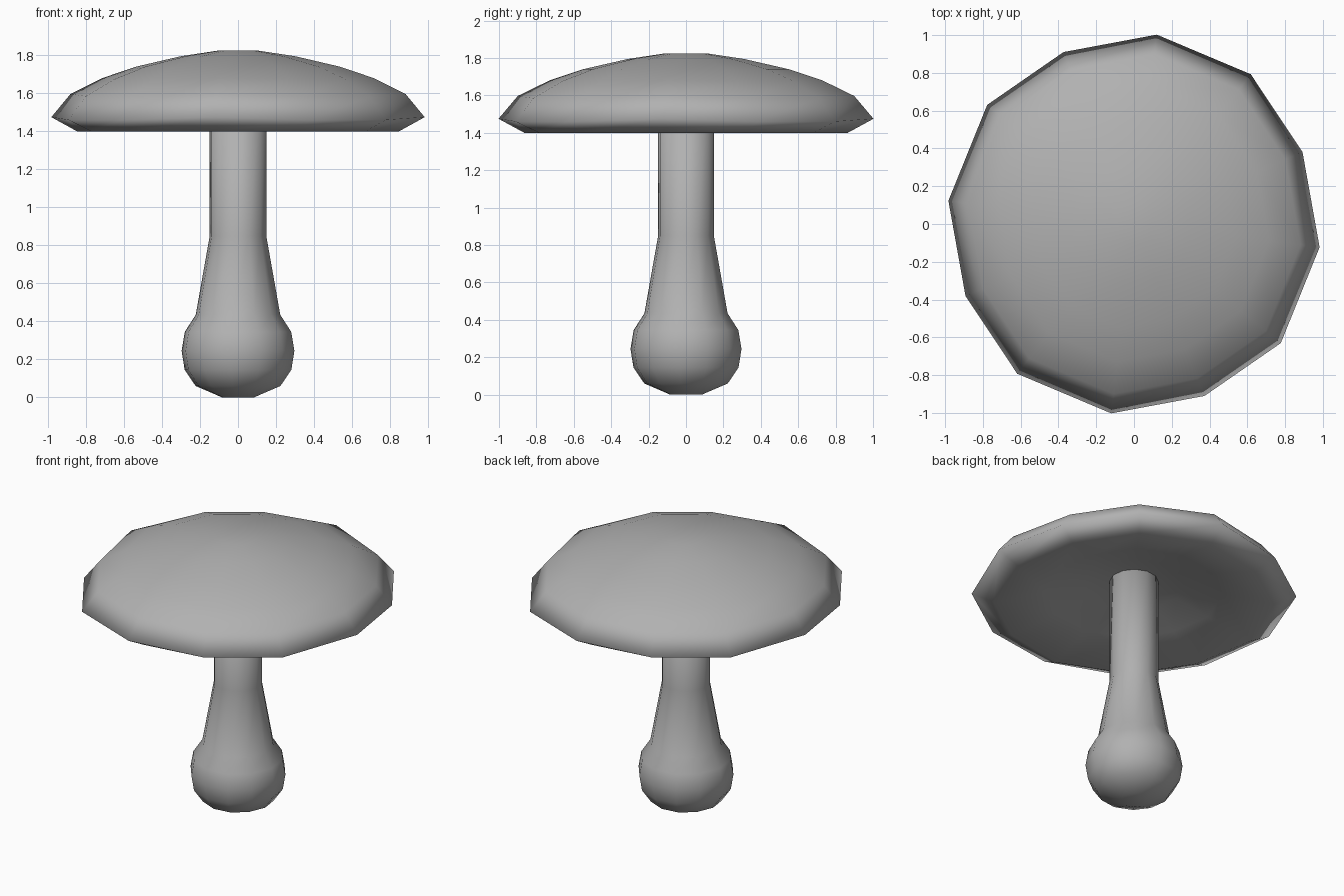
import bpy, bmesh, math

if "Cube" in bpy.data.objects:
    bpy.data.objects.remove(bpy.data.objects["Cube"])

# 12-sided cross-section, repeating every quarter turn
ANGLES = [k * 90 + a for k in range(4) for a in (-7, 22.7, 51.5)]

grey = bpy.data.materials.new("grey")
grey.diffuse_color = (0.44, 0.44, 0.44, 1)
grey.use_nodes = True
grey.node_tree.nodes["Principled BSDF"].inputs["Base Color"].default_value = grey.diffuse_color


def lathe(name, profile, scales, stretch=(1, 1)):
    """Skin 12-sided rings through (radius, z, corner sag) points, cap ends."""
    bm = bmesh.new()
    rings = []
    for r, z, sag in profile:
        ring = []
        for i, (a, s) in enumerate(zip(ANGLES, scales * 4)):
            t = math.radians(a)
            ring.append(bm.verts.new((r * s * math.cos(t) * stretch[0],
                                      r * s * math.sin(t) * stretch[1],
                                      z - (sag if i % 3 else 0))))
        rings.append(ring)
    n = len(ANGLES)
    for lo, hi in zip(rings, rings[1:]):
        for i in range(n):
            j = (i + 1) % n
            bm.faces.new((lo[i], lo[j], hi[j], hi[i]))
    bm.faces.new(rings[0][::-1])
    bm.faces.new(rings[-1])
    for f in bm.faces:
        f.smooth = True
    mesh = bpy.data.meshes.new(name)
    bm.to_mesh(mesh)
    bm.free()
    mesh.materials.append(grey)
    ob = bpy.data.objects.new(name, mesh)
    bpy.context.collection.objects.link(ob)
    return ob


# Broad domed cap with a pointed rim and a hollow underside
lathe("cap", [(0.12, 1.562, 0), (0.31, 1.532, 0), (0.55, 1.475, 0),
              (0.865, 1.40, 0), (1.003, 1.475, 0.015),
              (0.9, 1.597, 0.012), (0.73, 1.68, 0.005), (0.55, 1.74, 0),
              (0.31, 1.795, 0), (0.11, 1.825, 0)],
      [0.995, 0.972, 0.998], (0.992, 1.012))

# Stem flaring down into a rounded bulb
lathe("stem", [(0.085, 0.0, 0), (0.225, 0.06, 0), (0.283, 0.145, 0),
               (0.299, 0.245, 0), (0.282, 0.345, 0), (0.224, 0.435, 0),
               (0.15, 0.85, 0), (0.15, 1.6, 0)], [1, 1, 1])
